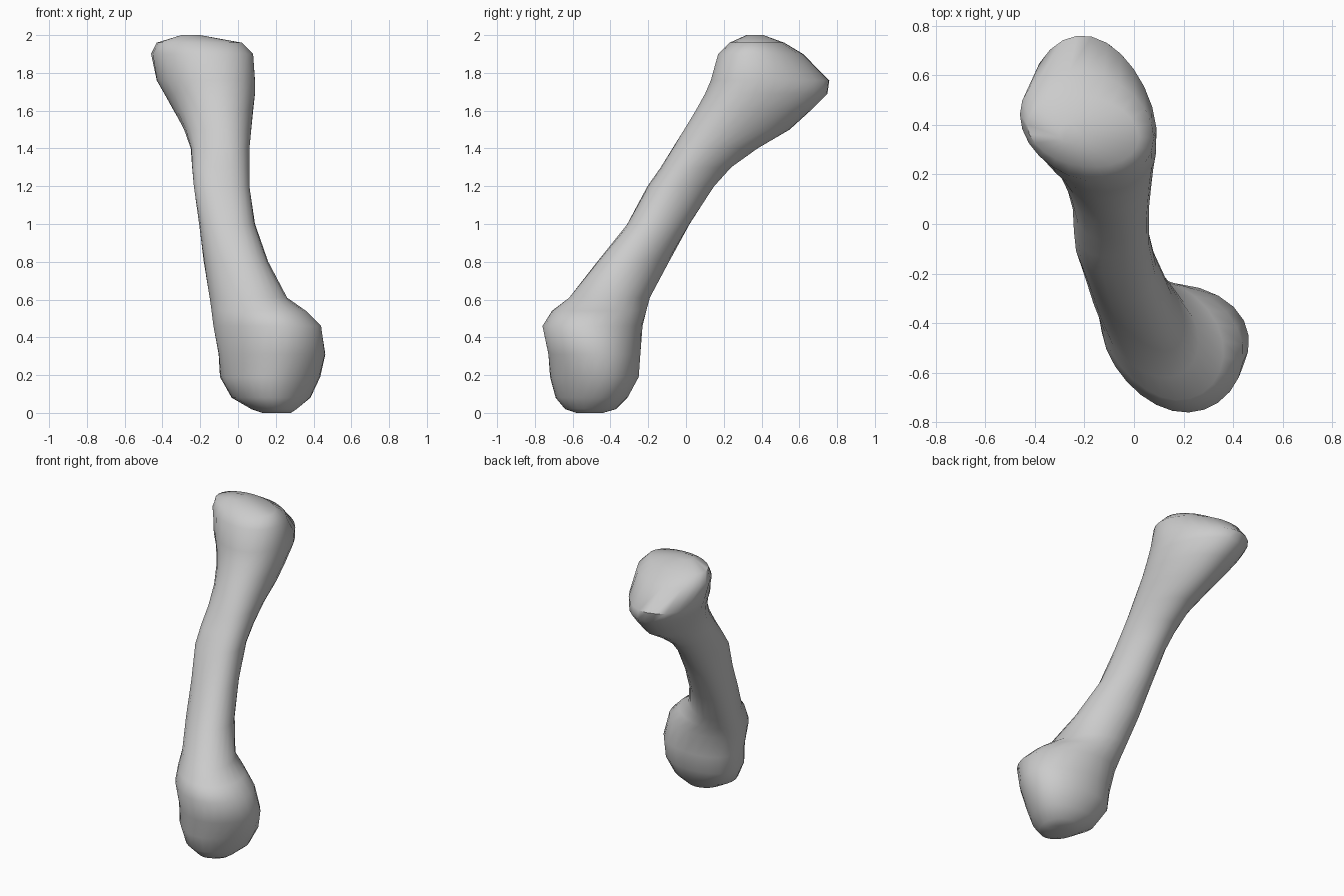
import bpy
import bmesh
from math import cos, sin, tau, radians

SIDES = 24

# Horizontal slices: height, left and right x, front and back y,
# skew in degrees, how much the back is narrower than the front,
# and on some slices the strength of the ridge at the front right
LOWER_HEAD = [
    (0.0, 0.13, 0.28, -0.58, -0.44, 0, 0),
    (0.02, 0.07, 0.31, -0.64, -0.37, 0, -0.1),
    (0.08, -0.03, 0.38, -0.69, -0.31, 0, -0.2),
    (0.19, -0.09, 0.43, -0.72, -0.25, -3, -0.22),
    (0.31, -0.1, 0.46, -0.73, -0.24, -7, -0.17),
    (0.46, -0.13, 0.44, -0.76, -0.23, -13, -0.12),
    (0.54, -0.14, 0.36, -0.71, -0.21, -18, -0.1),
]
SHAFT = [
    (0.61, -0.15, 0.26, -0.62, -0.19, -22, -0.05),
    (0.8, -0.18, 0.16, -0.47, -0.09, -18, 0, 0.05),
    (1.0, -0.2, 0.09, -0.31, 0.02, -10, 0.05, 0.15),
    (1.2, -0.22, 0.06, -0.2, 0.15, -6, 0.15, 0.22),
    (1.3, -0.23, 0.06, -0.13, 0.24, -6, 0.15, 0.2),
    (1.4, -0.24, 0.06, -0.07, 0.38, -8, 0.15, 0.15),
]
UPPER_HEAD = [
    (1.5, -0.28, 0.07, -0.01, 0.55, -10, 0.12, 0.08),
    (1.6, -0.34, 0.08, 0.05, 0.66, -10, 0.1),
    (1.69, -0.39, 0.09, 0.1, 0.75, -10, 0.12),
    (1.76, -0.43, 0.09, 0.13, 0.76, -10, 0.12),
    (1.9, -0.46, 0.08, 0.17, 0.62, -12, 0),
    (1.96, -0.43, 0.02, 0.23, 0.52, -10, 0),
    (2.0, -0.3, -0.2, 0.32, 0.41, 0, 0),
]


def add_slice(bm, z, left, right, front, back, skew, taper, ridge=0):
    """Add one ring of points, a skewed and tapered ellipse filling the given box."""
    ring = []
    for i in range(SIDES):
        angle = tau * i / SIDES
        bulge = 1 + ridge * max(0, cos(angle - radians(225))) ** 6
        across = cos(angle) * (1 - taper * sin(angle)) * bulge
        along = sin(angle + radians(skew)) * bulge
        x = (left + right + (right - left) * across) / 2
        y = (front + back + (back - front) * along) / 2
        ring.append(bm.verts.new((x, y, z)))
    return ring


def bridge(bm, lower, upper):
    """Join two neighbouring rings with a band of faces."""
    for i in range(SIDES):
        j = (i + 1) % SIDES
        bm.faces.new((lower[i], lower[j], upper[j], upper[i]))


def make_material(name, colour):
    material = bpy.data.materials.new(name)
    material.use_nodes = True
    material.diffuse_color = colour
    shader = material.node_tree.nodes["Principled BSDF"]
    shader.inputs["Base Color"].default_value = colour
    return material


default_cube = bpy.data.objects.get("Cube")
if default_cube:
    bpy.data.objects.remove(default_cube, do_unlink=True)

# Bone: one closed skin over the rounded lower head, the shaft and the upper head
bm = bmesh.new()
rings = [add_slice(bm, *row) for row in LOWER_HEAD + SHAFT + UPPER_HEAD]
for lower, upper in zip(rings, rings[1:]):
    bridge(bm, lower, upper)
bm.faces.new(list(reversed(rings[0])))
bm.faces.new(rings[-1])
bmesh.ops.recalc_face_normals(bm, faces=bm.faces)

mesh = bpy.data.meshes.new("bone")
bm.to_mesh(mesh)
bm.free()
mesh.materials.append(make_material("bone grey", (0.6, 0.6, 0.6, 1)))
bone = bpy.data.objects.new("bone", mesh)
bpy.context.collection.objects.link(bone)

# Soft shading that keeps the sharp creases
bpy.context.view_layer.objects.active = bone
bone.select_set(True)
bpy.ops.object.shade_smooth_by_angle(angle=radians(50))
